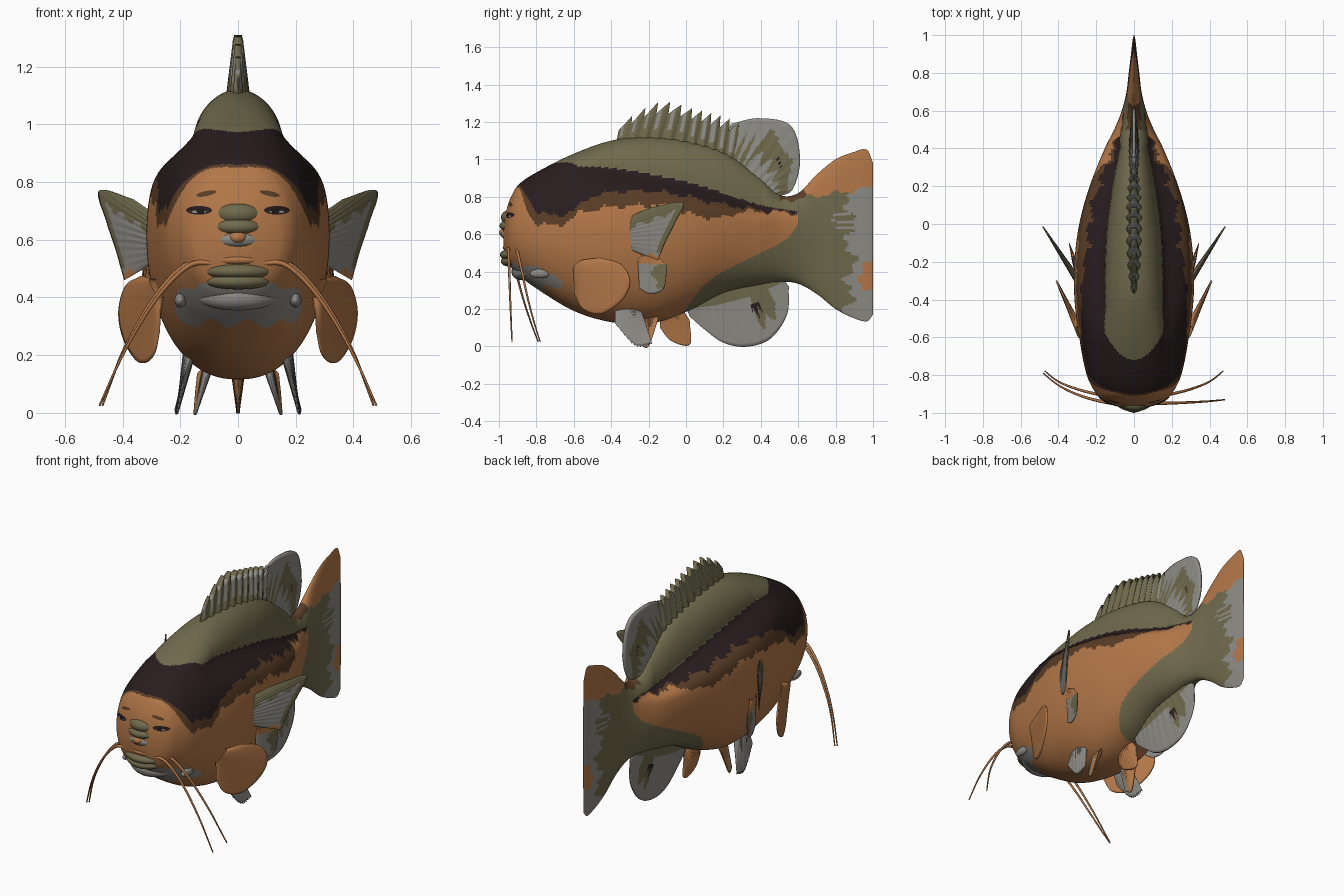
import bpy, bmesh, math
from math import sin, cos, pi
from mathutils import Vector
from mathutils.bvhtree import BVHTree

cube = bpy.data.objects.get("Cube")
if cube:
    bpy.data.objects.remove(cube)


def material(name, rgb):
    m = bpy.data.materials.new(name)
    m.use_nodes = True
    m.diffuse_color = (*rgb, 1)
    m.node_tree.nodes["Principled BSDF"].inputs["Base Color"].default_value = (*rgb, 1)
    return m


MATS = [material("orange skin", (.45, .185, .065)),
        material("olive", (.16, .143, .072)),
        material("dark brown", (.022, .012, .013)),
        material("mid brown", (.1, .046, .019)),
        material("grey", (.27, .26, .235)),
        material("black", (.01, .008, .01))]
ORANGE, OLIVE, DARK, MID, GREY, BLACK = range(len(MATS))


def clamp(v, low=0, high=1):
    return min(max(v, low), high)


def smooth(table, t):
    """Smooth interpolation through rows whose first entry is the parameter."""
    t = clamp(t, table[0][0], table[-1][0])
    i = 0
    while i < len(table) - 2 and t > table[i + 1][0]:
        i += 1
    a, b = table[i], table[i + 1]
    p, n = table[max(i - 1, 0)], table[min(i + 2, len(table) - 1)]
    d = b[0] - a[0]
    s = (t - a[0]) / d
    out = []
    for k in range(1, len(a)):
        ma = (b[k] - p[k]) / (b[0] - p[0]) * d
        mb = (n[k] - a[k]) / (n[0] - a[0]) * d
        out.append((2*s**3 - 3*s*s + 1) * a[k] + (s**3 - 2*s*s + s) * ma
                   + (3*s*s - 2*s**3) * b[k] + (s**3 - s*s) * mb)
    return out


def curve(points, t):
    """Point on a smooth path, t from zero to one."""
    return Vector(smooth([(i, *p) for i, p in enumerate(points)], t * (len(points) - 1)))


def finish(bm, name, fix=True):
    if fix:
        bmesh.ops.recalc_face_normals(bm, faces=bm.faces)
    for f in bm.faces:
        f.smooth = True
    mesh = bpy.data.meshes.new(name)
    bm.to_mesh(mesh)
    bm.free()
    bpy.context.collection.objects.link(bpy.data.objects.new(name, mesh))
    for m in MATS:
        mesh.materials.append(m)


# Body and tail: y, top, bottom, half width
BODY = [(-.975, .66, .54, .05), (-.96, .73, .48, .11), (-.94, .79, .43, .16),
        (-.9, .86, .385, .2), (-.8, .93, .31, .25), (-.6, 1.03, .19, .29),
        (-.4, 1.1, .13, .315), (-.2, 1.12, .12, .315), (0, 1.1, .185, .29),
        (.2, 1.04, .285, .235), (.4, .9, .33, .155), (.5, .81, .345, .105),
        (.6, .82, .335, .065), (.7, .92, .28, .04), (.8, 1.0, .2, .028),
        (.9, 1.04, .15, .016), (.97, 1.05, .135, .008), (1, .98, .17, .002)]
# Colour borders along the body: y, z
BACK = [(-.72, .955), (-.5, .96), (-.3, .94), (0, .88), (.2, .82), (.4, .755), (.6, .72)]
HOOD = [(-1, .86), (-.9, .85), (-.85, .8), (-.8, .73), (-.7, .7), (-.6, .73), (-.5, .8),
        (-.3, .83), (-.1, .82), (.2, .76), (.4, .73), (.6, .72)]
FRINGE = [(-1, .86), (-.9, .84), (-.83, .69), (-.75, .65), (-.65, .66), (-.55, .72),
          (-.3, .75), (-.1, .75), (.05, .7), (.2, .69), (.3, .72), (.6, .71)]
BELLY = [(-.06, .08), (0, .2), (.1, .33), (.2, .4), (.4, .5), (.55, .585), (.6, .66)]


def tail_colour(y, z):
    streak = .03 * sin(z * 31) + .02 * sin(z * 83)
    if y > .94 + streak / 2 and .3 < z < .45:
        return ORANGE
    if .76 + streak < y and .63 < z < .72 and sin(z * 190) > .3:
        return GREY
    return GREY if y > .88 + streak - .3 * max(0, .3 - z) else OLIVE


def body_colour(p):
    x, y, z = p
    wave = .01 * sin(y * 41) + .006 * sin(y * 97)
    if y > .5 and z > .79 + .15 * (y - .6) + wave:
        return MID if y < .65 - .5 * (z - .8) else ORANGE
    if y > .6:
        return tail_colour(y, z)
    if y > -.72 + 6 * x * x and z > smooth(BACK, y)[0]:
        return OLIVE
    if z > smooth(HOOD, y)[0] + wave:
        return DARK
    if z > smooth(FRINGE, y)[0] + wave:
        return MID
    if y < -.66 and abs(z - .44 + .32 * (y + 1)) < .025 + .01 * sin(y * 60):
        return GREY
    if y < -.7 and abs(x) < .21 and .31 + .015 * sin(x * 50) < z < .43:
        return GREY
    return OLIVE if y > -.05 and z < smooth(BELLY, y)[0] else ORANGE


def hump(d, crease):
    """Half width of a rounded back set on broader shoulders, meeting at a crease."""
    ridge = .48
    if d > crease:
        return ridge * math.sqrt(max(0, 1 - ((d - crease) / (1 - crease)) ** 2))
    pinch = 1 - ridge / math.sqrt(1 - crease ** 2)
    return math.sqrt(1 - d * d) * (1 - pinch * math.exp(-((crease - d) / .15) ** 2))


bm = bmesh.new()
ROWS, SIDES = 380, 180
rings = []
for r in range(ROWS + 1):
    y = -.975 + 1.975 * (r / ROWS) ** 1.15
    top, low, wide = smooth(BODY, y)
    mid, half = (top + low) / 2, (top - low) / 2
    back = clamp((y + .8) / .35)
    humped = back * clamp((.6 - y) / .2)
    crease = clamp((smooth(BACK, y)[0] - mid) / half, .3, .85)
    ring = []
    for s in range(SIDES):
        c, d = cos(2 * pi * s / SIDES), sin(2 * pi * s / SIDES)
        x = abs(c) ** (.8 + back * (.2 if d > 0 else .08))
        if d > 0:
            x += humped * (hump(d, crease) - x)
        ring.append(bm.verts.new((math.copysign(x, c) * wide, y, mid + d * half)))
    rings.append(ring)
for a, b in zip(rings, rings[1:]):
    for s in range(SIDES):
        t = (s + 1) % SIDES
        bm.faces.new((a[s], a[t], b[t], b[s]))
for end in (rings[0], rings[-1]):
    bm.faces.new(end)
for f in bm.faces:
    f.material_index = body_colour(f.calc_center_median())
bm.normal_update()
surface = BVHTree.FromBMesh(bm)
finish(bm, "body_and_tail")


def fin(name, base, tip, thick, colour, axis=(1, 0, 0), side=1, teeth=0, ridge=.1, taper=.8):
    """Two-sided sheet between a root path and a tip path, thinning outward."""
    bm = bmesh.new()
    rays, n, m = 12, 120, 16
    axis = Vector(axis).normalized()
    grid = []
    for i in range(n + 1):
        u = i / n
        a, b = curve(base, u), curve(tip, u)
        reach = 1 - teeth * (1 - (u * rays) % 1)
        column = []
        for k in range(2 * m + 2):
            v = (k if k <= m else 2 * m + 1 - k) / m
            h = thick * (1 - taper * v) * max(sin(pi * u), 0) ** .4 * (1 - ridge * cos(pi * u * rays) ** 2)
            p = a.lerp(b, v * reach) + axis * (h if k <= m else -h)
            column.append(bm.verts.new((p.x * side, p.y, p.z)))
        grid.append(column)
    for i in range(n):
        for k in range(2 * m + 1):
            f = bm.faces.new((grid[i][k], grid[i + 1][k], grid[i + 1][k + 1], grid[i][k + 1]))
            v = (k if k <= m else 2 * m - k) / m
            f.material_index = colour(f.calc_center_median(), i / n, v)
    finish(bm, name)


def flat(*pts):
    return [(0, y, z) for y, z in pts]


def spine_colour(p, u, v):
    f = (u * 12) % 1
    return GREY if v > .5 - .25 * u and .1 < f < .3 + .35 * u else OLIVE


def lobe_colour(p, u, v):
    if .45 < u < .55 and .45 < v < .5 + .05 * sin(u * 200):
        return DARK
    if u < .3:
        return OLIVE if v < .35 + .3 * sin(u * 90) else GREY
    return OLIVE if u < .85 and .3 + .1 * sin(u * 60) < v < .7 + .06 * sin(u * 25) else GREY


def anal_colour(p, u, v):
    if .6 < u < .68 and .35 < v < .5 + .08 * sin(u * 150):
        return DARK
    return OLIVE if v < .2 or (.62 < u < .8 and v < .7 + .1 * sin(u * 70)) else GREY


# Dorsal fin: spiny front and rounded rear lobe
fin("dorsal_spines", flat((-.38, 1.06), (-.2, 1.08), (0, 1.06), (.16, 1.01), (.3, .93)),
    flat((-.35, 1.2), (-.14, 1.315), (.04, 1.28), (.19, 1.24), (.34, 1.19)), .046,
    spine_colour, teeth=.3, ridge=.35, taper=.55)
fin("dorsal_lobe", flat((.18, 1.0), (.28, .94), (.38, .87), (.44, .82), (.47, .79)),
    flat((.24, 1.19), (.39, 1.22), (.56, 1.18), (.61, 1.0), (.57, .84), (.49, .8)), .03,
    lobe_colour, taper=.7)
# Anal fin and small middle belly fin
fin("anal_fin", flat((0, .21), (.12, .27), (.25, .33), (.38, .36), (.52, .36)),
    flat((.02, .16), (.1, .09), (.2, .02), (.32, -.002), (.45, .04), (.54, .17), (.55, .32)), .03,
    anal_colour)
fin("middle_belly_fin", flat((-.14, .17), (-.08, .18), (-.02, .2)),
    flat((-.14, .1), (-.08, .03), (.02, .01), (.02, .14)), .03, lambda p, u, v: ORANGE)


def paddle(pts, x0, y0, slope):
    return [(x0 + (y - y0) * slope, y, z) for y, z in pts]


def upper_colour(p, u, v):
    if p.z > .63 + .36 * (p.y + .31) + .012 * sin(p.y * 70) or (v > .85 and p.z > .5):
        return OLIVE
    return ORANGE if p.z < .49 + .1 * (p.y + .2) + .01 * sin(p.y * 90) else GREY


def lower_colour(p, u, v):
    if p.z > .44:
        return ORANGE
    return OLIVE if p.y > -.17 + .02 * sin(p.z * 60) and p.z > .31 else GREY


# Paired fins
for side, label in ((1, "left"), (-1, "right")):
    fin(label + "_front_fin", paddle([(-.6, .4), (-.59, .43), (-.57, .45), (-.54, .465)], .27, -.6, .47),
        paddle([(-.6, .29), (-.55, .2), (-.45, .175), (-.34, .25), (-.3, .35), (-.35, .44),
                (-.46, .475)], .27, -.6, .47), .024, lambda p, u, v: ORANGE, (1, -.47, 0), side, ridge=0)
    fin(label + "_upper_side_fin", paddle([(-.31, .52), (-.32, .58), (-.31, .64), (-.31, .69)], .29, -.31, .65),
        paddle([(-.15, .46), (-.11, .56), (-.06, .66), (-.02, .77), (-.2, .74)], .29, -.31, .65),
        .02, upper_colour, (1, -.65, 0), side)
    fin(label + "_lower_side_fin", paddle([(-.26, .5), (-.22, .52), (-.17, .5)], .29, -.28, .3),
        paddle([(-.25, .31), (-.19, .28), (-.12, .31), (-.1, .43)], .29, -.28, .3),
        .015, lower_colour, (1, -.3, 0), side)
    fin(label + "_outer_belly_fin", [(.16, -.38, .2), (.17, -.3, .2), (.16, -.24, .2)],
        [(.19, -.38, .12), (.21, -.27, .0), (.22, -.18, .01)], .022,
        lambda p, u, v: GREY, side=side, teeth=.06)
    fin(label + "_inner_belly_fin", [(.1, -.25, .17), (.1, -.2, .17), (.1, -.15, .18)],
        [(.14, -.25, .01), (.15, -.2, 0), (.14, -.15, .14)], .02,
        lambda p, u, v: GREY if u < .3 else ORANGE, side=side)


# Nose, lips and chin, swept back at the sides to follow the face
def blob(name, loc, size, mat):
    bm = bmesh.new()
    bmesh.ops.create_uvsphere(bm, u_segments=32, v_segments=16, radius=1)
    for v in bm.verts:
        v.co = Vector((loc[0] + v.co.x * size[0],
                       loc[1] + v.co.y * size[1] + .3 * v.co.x ** 2 * size[0],
                       loc[2] + v.co.z * size[2]))
    for f in bm.faces:
        f.material_index = mat
    finish(bm, name)


blob("nose_bridge", (0, -.952, .69), (.095, .037, .036), OLIVE)
blob("nose_middle", (0, -.96, .645), (.095, .037, .028), OLIVE)
blob("nose_base", (0, -.96, .6), (.1, .03, .027), GREY)
blob("nose_tip", (0, -.972, .607), (.036, .028, .022), ORANGE)
blob("upper_lip", (0, -.955, .49), (.125, .04, .026), OLIVE)
blob("lower_lip", (0, -.95, .455), (.115, .04, .027), OLIVE)
blob("mouth_skin", (0, -.94, .53), (.13, .04, .022), ORANGE)
blob("chin", (0, -.885, .4), (.14, .048, .045), GREY)


# Eyes and brows as thin plates that follow the face
def plate(name, x, z, rx, rz, mat, lift, tilt=0):
    bm = bmesh.new()
    bmesh.ops.create_circle(bm, cap_ends=True, cap_tris=True, segments=24, radius=1)
    for v in bm.verts:
        px, pz = x + v.co.x * rx, z + v.co.y * rz + tilt * v.co.x * rx
        hit = surface.ray_cast(Vector((px, -2, pz)), Vector((0, 1, 0)))[0]
        v.co = (px, hit.y - lift, pz)
    for f in bm.faces:
        f.material_index = mat
        f.normal_update()
        if f.normal.y > 0:
            f.normal_flip()
    finish(bm, name, False)


for s, label in ((1, "left"), (-1, "right")):
    plate(label + "_eyelid", s * .135, .702, .045, .015, DARK, .004)
    plate(label + "_eye_white", s * .135, .697, .026, .005, GREY, .006)
    plate(label + "_iris", s * .13, .699, .014, .01, BLACK, .008)
    plate(label + "_brow", s * .11, .76, .035, .009, MID, .004, -s * .2)
    blob(label + "_jaw_knob", (s * .2, -.78, .39), (.02, .055, .025), GREY)

    # Whiskers
    for k, (y0, y1) in enumerate(((-.95, -.93 if s > 0 else -.79), (-.91, -.78))):
        cu = bpy.data.curves.new(label + "_whisker", "CURVE")
        cu.dimensions = "3D"
        cu.bevel_depth = .01
        cu.bevel_resolution = 2
        line = cu.splines.new("POLY")
        line.points.add(24)
        path = [(.08, .52), (.17, .51), (.28, .4), (.39, .22), (.48 - .01 * k, .025)]
        for i, pt in enumerate(line.points):
            t = i / 24
            x, z = curve(path, t)
            pt.co = (s * (x + .02 * k * (1 - t)), y0 + (y1 - y0) * t ** 2, z, 1)
            pt.radius = 1 - .65 * t
        cu.materials.append(MATS[ORANGE])
        bpy.context.collection.objects.link(bpy.data.objects.new(cu.name, cu))
